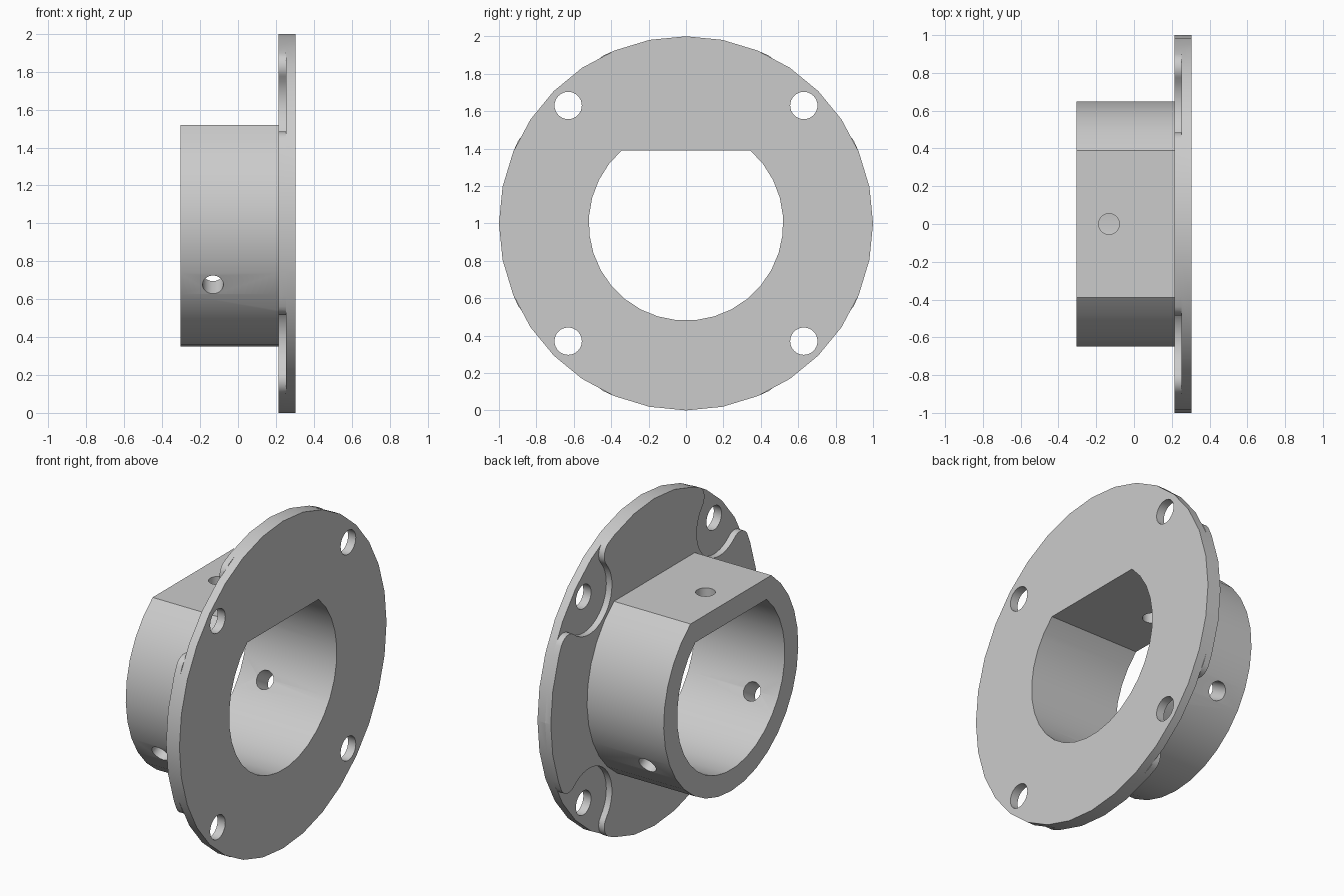
import bpy, bmesh
from math import sin, cos, pi, radians, sqrt, acos, asin, atan2, ceil
from mathutils import Vector, Matrix

STEP = 2 * pi / 32
BACK, FLOOR, PAD, HUB = 0.304, 0.252, 0.214, -0.304   # x positions
CENTRE = Vector((0, 0, 1))

cube = bpy.data.objects.get("Cube")
if cube:
    bpy.data.objects.remove(cube, do_unlink=True)

grey = bpy.data.materials.new("grey_metal")
grey.use_nodes = True
grey.diffuse_color = (0.6, 0.6, 0.6, 1)
grey.node_tree.nodes["Principled BSDF"].inputs["Base Color"].default_value = (0.6, 0.6, 0.6, 1)


def arc(cy, cz, r, start, end, n=None):
    n = n or max(2, ceil(abs(end - start) / STEP))
    return [(cy + r * cos(start + (end - start) * i / n),
             cz + r * sin(start + (end - start) * i / n)) for i in range(n + 1)]


def circle(r, cy=0, cz=0):
    return arc(cy, cz, r, 0, 2 * pi, 32)[:-1]


def d_shape(r, flat):
    """Circle with its top cut flat."""
    a = asin(flat / r)
    return arc(0, 0, r, pi - a, 2 * pi + a)


def prism(name, outline, x0, x1, turn=None):
    """Extrude a y-z outline along x."""
    bm = bmesh.new()
    face = bm.faces.new([bm.verts.new((x0, y, z)) for y, z in outline])
    new = bmesh.ops.extrude_face_region(bm, geom=[face])["geom"]
    bmesh.ops.translate(bm, vec=(x1 - x0, 0, 0),
                        verts=[v for v in new if isinstance(v, bmesh.types.BMVert)])
    bmesh.ops.recalc_face_normals(bm, faces=bm.faces)
    if turn:
        bm.transform(turn)
    mesh = bpy.data.meshes.new(name)
    bm.to_mesh(mesh)
    bm.free()
    mesh.materials.append(grey)
    ob = bpy.data.objects.new(name, mesh)
    ob.location = CENTRE
    bpy.context.collection.objects.link(ob)
    return ob


def boolean(target, tool, operation):
    tool.hide_render = True
    mod = target.modifiers.new(operation.lower(), "BOOLEAN")
    mod.object, mod.operation, mod.solver = tool, operation, "EXACT"
    bpy.context.view_layer.objects.active = target
    bpy.ops.object.modifier_apply(modifier=mod.name)
    bpy.data.objects.remove(tool, do_unlink=True)


def pad_outline(bolt, pocket, fillet):
    """Disc with four round pockets whose mouths blend into the rim."""
    far = 1 - fillet
    half = acos((far**2 + bolt**2 - (pocket + fillet)**2) / (2 * bolt * far))
    points = []
    for k in range(4):
        mid = pi / 4 + k * pi / 2
        by, bz = bolt * cos(mid), bolt * sin(mid)
        f1, f2 = mid - half, mid + half
        c1 = (far * cos(f1), far * sin(f1))
        c2 = (far * cos(f2), far * sin(f2))
        # directions from the pocket centre to the fillet centres
        d1 = atan2(c1[1] - bz, c1[0] - by)
        d2 = atan2(c2[1] - bz, c2[0] - by)
        sweep = (d1 - d2) % (2 * pi)
        turn = (d1 + pi - f1) % (2 * pi)
        points += arc(*c1, fillet, f1, f1 + turn, 10)
        points += arc(by, bz, pocket, d1, d1 - sweep, 20)[1:-1]
        points += arc(*c2, fillet, f2 - turn, f2, 10)
        # plain rim up to the next pocket
        rim = [i * STEP for i in range(40)]
        end = mid + pi / 2 - half
        points += [(cos(a), sin(a)) for a in rim if f2 + 0.03 < a < end - 0.03]
    return points


# Flange plate, raised pad and flat-topped hub
bracket = prism("flanged_hub", circle(1), FLOOR, BACK)
boolean(bracket, prism("raised_pad", pad_outline(0.89, 0.22, 0.08), PAD, FLOOR), "UNION")
boolean(bracket, prism("hub", d_shape(0.65, 0.52), HUB, FLOOR + 0.02), "UNION")

# Flat-topped bore
boolean(bracket, prism("bore_cutter", d_shape(0.52, 0.39), -1, 1), "DIFFERENCE")

# Bolt holes through the flange
for sy in (-1, 1):
    for sz in (-1, 1):
        hole = circle(0.073, sy * 0.63, sz * 0.63)
        boolean(bracket, prism("bolt_hole_cutter", hole, 0, 1), "DIFFERENCE")

# Three radial screw holes in the hub
for k in range(3):
    aim = (Matrix.Translation((-0.132, 0, 0)) @ Matrix.Rotation(k * 2 * pi / 3, 4, "X")
           @ Matrix.Rotation(-pi / 2, 4, "Y"))
    boolean(bracket, prism("screw_hole_cutter", circle(0.055), 0.2, 0.9, aim), "DIFFERENCE")

bpy.ops.object.select_all(action="DESELECT")
bracket.select_set(True)
bpy.context.view_layer.objects.active = bracket
bpy.ops.object.shade_smooth_by_angle(angle=radians(30))
